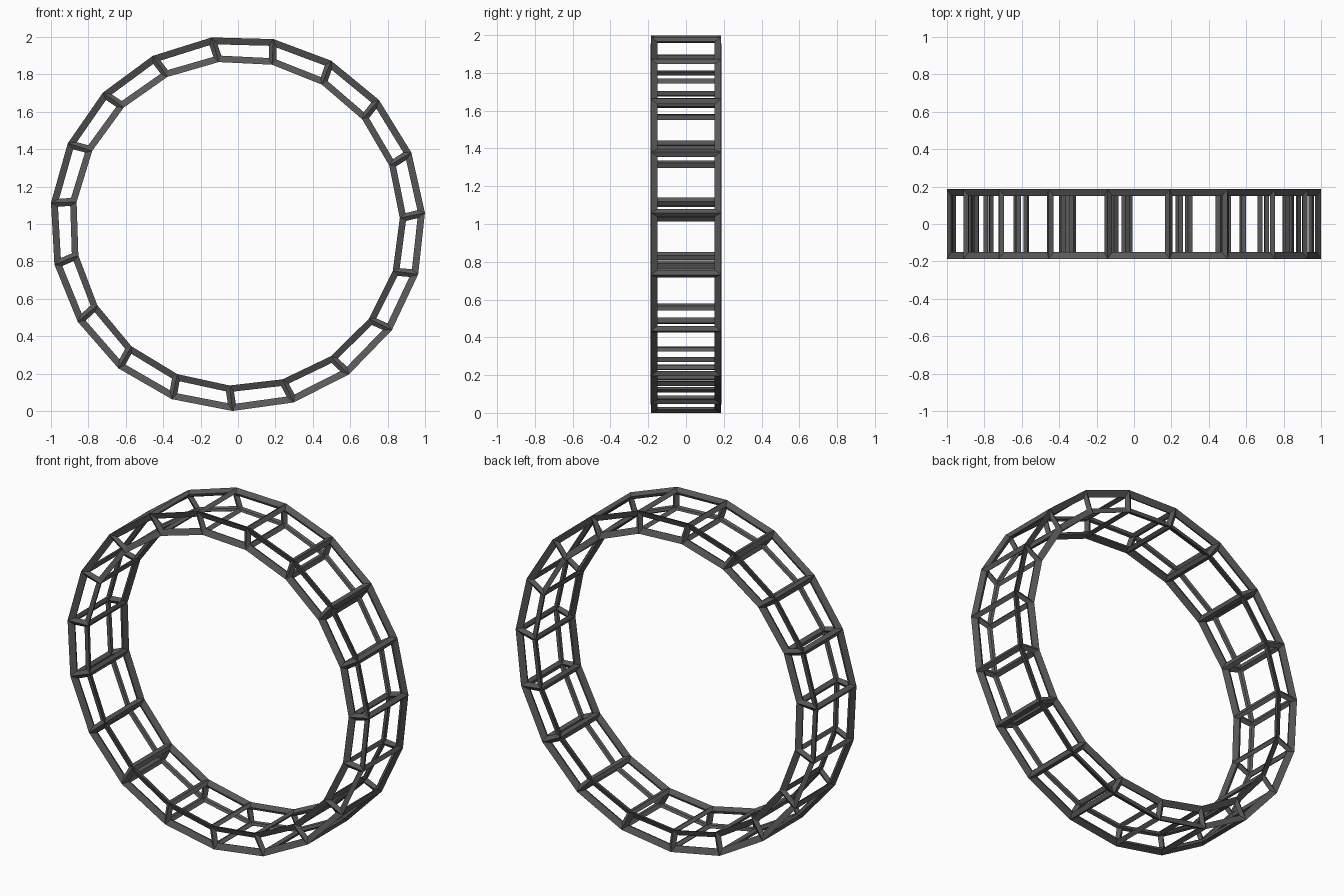
import bpy, bmesh
from math import radians, cos, sin, tau

if "Cube" in bpy.data.objects:
    bpy.data.objects.remove(bpy.data.objects["Cube"])

SIDES = 19
OUTER_R, INNER_R = 0.988, 0.882
HALF_WIDTH = 0.172
CENTRE_X, CENTRE_Z = -0.0025, 1.0035
BAR = 0.042


def ring_loop(bm, radius, y, phase):
    """One polygonal loop of vertices around the ring axis."""
    return [bm.verts.new((CENTRE_X + radius * cos(a), y, CENTRE_Z + radius * sin(a)))
            for a in (radians(phase) + tau * i / SIDES for i in range(SIDES))]


# Cage: a rectangular-section ring, the inner loops turned slightly
bm = bmesh.new()
section = [(OUTER_R, -HALF_WIDTH, 3.2), (OUTER_R, HALF_WIDTH, 3.2),
           (INNER_R, HALF_WIDTH, 1.9), (INNER_R, -HALF_WIDTH, 1.9)]
loops = [ring_loop(bm, *s) for s in section]
for k in range(4):
    a, b = loops[k], loops[(k + 1) % 4]
    for i in range(SIDES):
        j = (i + 1) % SIDES
        bm.faces.new((a[i], a[j], b[j], b[i]))
bmesh.ops.recalc_face_normals(bm, faces=bm.faces)

mesh = bpy.data.meshes.new("ring_truss")
bm.to_mesh(mesh)
bm.free()
truss = bpy.data.objects.new("ring_truss", mesh)
bpy.context.collection.objects.link(truss)

# Bars: every cage edge becomes a thin strut
wire = truss.modifiers.new("bars", 'WIREFRAME')
wire.thickness = BAR
wire.offset = 0.0
wire.use_even_offset = True
wire.use_replace = True

# Dark metal
mat = bpy.data.materials.new("dark_metal")
mat.diffuse_color = (0.1, 0.1, 0.1, 1)
mat.use_nodes = True
mat.node_tree.nodes["Principled BSDF"].inputs["Base Color"].default_value = mat.diffuse_color
mesh.materials.append(mat)
